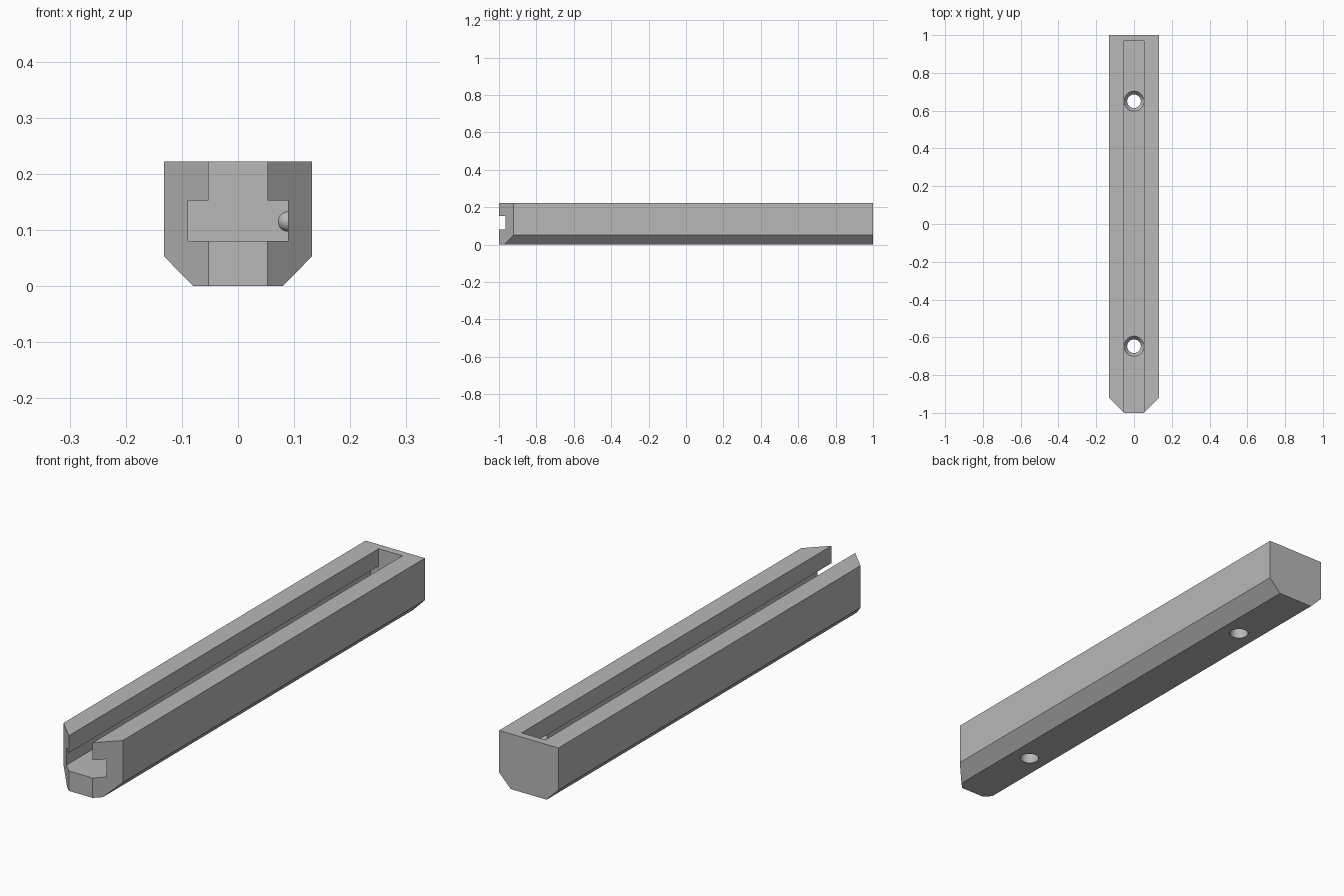
import bpy, bmesh
from mathutils import Vector, Matrix

if "Cube" in bpy.data.objects:
    bpy.data.objects.remove(bpy.data.objects["Cube"], do_unlink=True)

grey = bpy.data.materials.new("satin grey")
grey.use_nodes = True
colour = (0.48, 0.48, 0.48, 1)
grey.diffuse_color = colour
grey.node_tree.nodes["Principled BSDF"].inputs["Base Color"].default_value = colour

HALF_W, HEIGHT = 0.132, 0.222
NECK, SLOT = 0.053, 0.089
FLOOR, LIP = 0.08, 0.152


def finish(name, bm):
    bmesh.ops.recalc_face_normals(bm, faces=bm.faces[:])
    mesh = bpy.data.meshes.new(name)
    bm.to_mesh(mesh)
    bm.free()
    mesh.materials.append(grey)
    obj = bpy.data.objects.new(name, mesh)
    bpy.context.collection.objects.link(obj)
    return obj


def extrude_profile(half, y0, y1):
    """Mirror a half profile of (x, z) points and extrude it along y."""
    points = half + [(-x, z) for x, z in reversed(half)]
    bm = bmesh.new()
    face = bm.faces.new([bm.verts.new((x, y0, z)) for x, z in points])
    ext = bmesh.ops.extrude_face_region(bm, geom=[face])["geom"]
    verts = [v for v in ext if isinstance(v, bmesh.types.BMVert)]
    bmesh.ops.translate(bm, verts=verts, vec=(0, y1 - y0, 0))
    return bm


def cone(bm, r_low, r_high, z_low, z_high, y):
    bmesh.ops.create_cone(
        bm, cap_ends=True, segments=48, radius1=r_low, radius2=r_high,
        depth=z_high - z_low,
        matrix=Matrix.Translation((0, y, (z_low + z_high) / 2)))


def cut(target, cutter):
    cutter.hide_render = True
    mod = target.modifiers.new("cut", "BOOLEAN")
    mod.operation, mod.solver, mod.object = "DIFFERENCE", "EXACT", cutter
    bpy.context.view_layer.objects.active = target
    bpy.ops.object.modifier_apply(modifier=mod.name)
    bpy.data.objects.remove(cutter, do_unlink=True)


# Rail body with bevelled lower edges
bm = extrude_profile([(0.08, 0), (HALF_W, 0.053), (HALF_W, HEIGHT)], -1, 1)

# Angled corners of the front end
for side in (-1, 1):
    bmesh.ops.bisect_plane(
        bm, geom=bm.verts[:] + bm.edges[:] + bm.faces[:],
        plane_co=(side * NECK, -1, 0), plane_no=Vector((side, -1, 0)).normalized(),
        clear_outer=True)
    bmesh.ops.holes_fill(bm, edges=[e for e in bm.edges if e.is_boundary])
rail = finish("slotted_rail", bm)

# T-shaped slot, open at the front
t_slot = [(SLOT, FLOOR), (SLOT, LIP), (NECK, LIP), (NECK, HEIGHT + 0.1)]
cut(rail, finish("slot_cutter", extrude_profile(t_slot, -1.1, 0.97)))

# Countersunk screw holes through the floor
for y in (-0.647, 0.65):
    for r_low, r_high, z_low, z_high in (
            (0.036, 0.036, -0.05, 0.1),
            (0.035, 0.0546, 0.0545, 0.082)):
        bm = bmesh.new()
        cone(bm, r_low, r_high, z_low, z_high, y)
        cut(rail, finish("hole_cutter", bm))

# Round detent bump on the slot wall
bm = bmesh.new()
bmesh.ops.create_uvsphere(bm, u_segments=32, v_segments=16, radius=0.018,
                          matrix=Matrix.Translation((SLOT, 0.78, 0.115)))
bump = finish("detent_bump", bm)

# Smooth round surfaces, keep sharp edges
bpy.ops.object.select_all(action="DESELECT")
for obj in (rail, bump):
    obj.select_set(True)
bpy.context.view_layer.objects.active = rail
bpy.ops.object.shade_smooth_by_angle()
